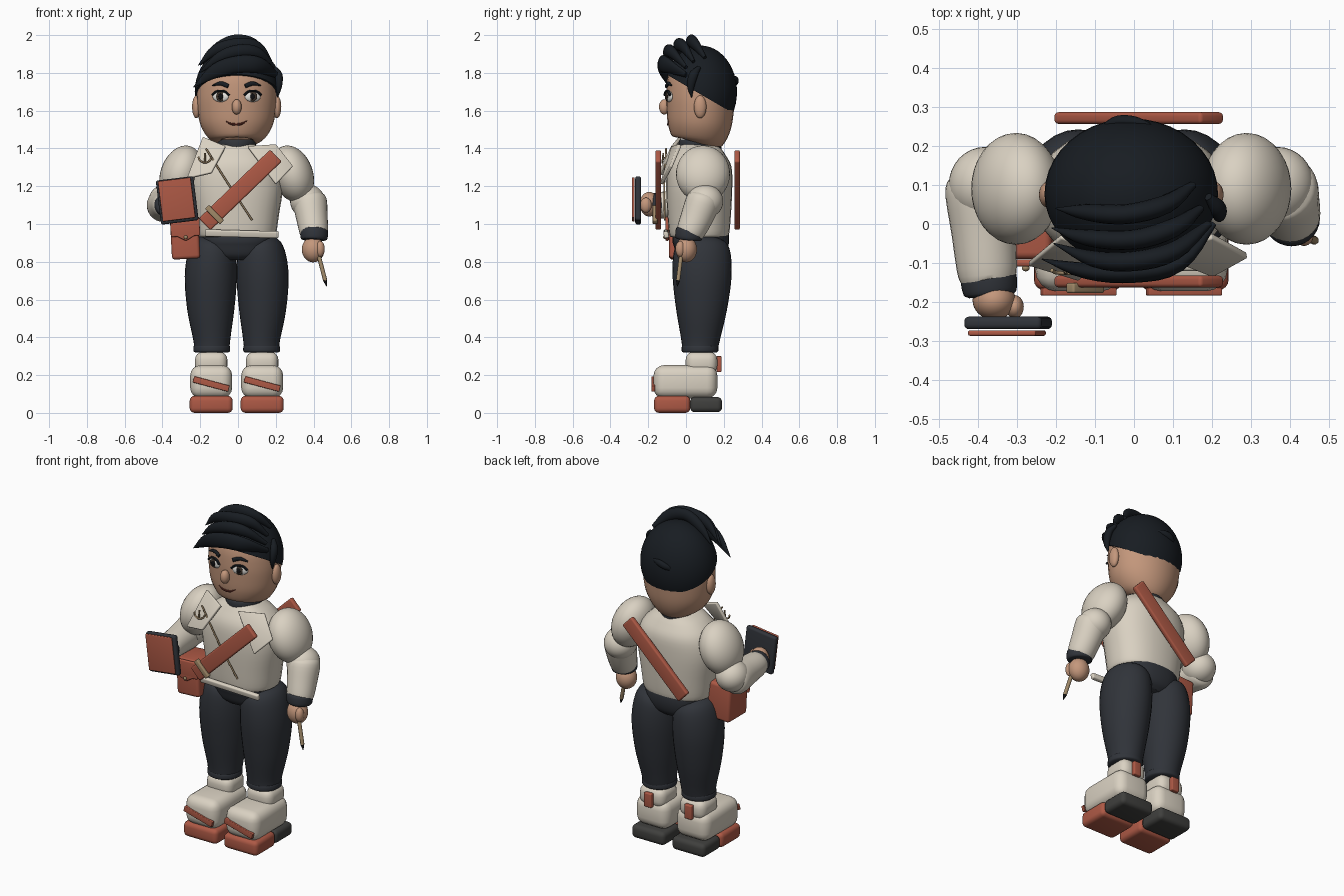
import bpy, bmesh, math
from mathutils import Vector, Matrix

COL = dict(skin=(.55, .31, .2), cream=(.70, .64, .54), rust=(.42, .1, .06), navy=(.03, .034, .042),
           hair=(.009, .012, .016), brass=(.35, .25, .14), sole=(.05, .05, .047), white=(.8, .78, .74),
           ink=(.005, .005, .006), lip=(.13, .03, .02), iris=(.05, .035, .025))
MAT = {}
for k, c in COL.items():
    MAT[k] = bpy.data.materials.new(k)
    MAT[k].diffuse_color = (*c, 1)
CX = -.007


def finish(bm, name, mat, loc=(0, 0, 0), rot=(0, 0, 0)):
    bmesh.ops.recalc_face_normals(bm, faces=bm.faces)
    me = bpy.data.meshes.new(name)
    bm.to_mesh(me)
    bm.free()
    me.materials.append(MAT[mat])
    ob = bpy.data.objects.new(name, me)
    bpy.context.collection.objects.link(ob)
    ob.location = loc
    ob.rotation_euler = [math.radians(a) for a in rot]
    return ob


def box(name, loc, size, mat, bev=.008, rot=(0, 0, 0)):
    bm = bmesh.new()
    bmesh.ops.create_cube(bm, size=1, matrix=Matrix.Diagonal((*size, 1)))
    bmesh.ops.bevel(bm, geom=bm.edges[:], offset=bev, segments=4, profile=.5, affect='EDGES')
    return finish(bm, name, mat, loc, rot)


def ball(name, loc, rad, mat, rot=(0, 0, 0)):
    bm = bmesh.new()
    bmesh.ops.create_uvsphere(bm, u_segments=32, v_segments=20, radius=1, matrix=Matrix.Diagonal((*rad, 1)))
    return finish(bm, name, mat, loc, rot)


def tube(name, pts, mat, ref=(0, 1, 0), sub=4, seg=28, power=2.0):
    """Loft rings (x, y, z, radius_a, radius_b); radius_b lies along ref."""
    P = [Vector(p) for p in pts]
    P = [2 * P[0] - P[1]] + P + [2 * P[-1] - P[-2]]
    st = []
    for i in range(1, len(P) - 2):
        a, b, c, d = P[i - 1:i + 3]
        for j in range(sub):
            t = j / sub
            st.append(.5 * (2 * b + (c - a) * t + (2 * a - 5 * b + 4 * c - d) * t * t
                            + (3 * b - a - 3 * c + d) * t ** 3))
    st.append(P[-2])
    C = [Vector(s[:3]) for s in st]
    bm = bmesh.new()
    rings = []
    for i, s in enumerate(st):
        t = (C[min(i + 1, len(C) - 1)] - C[max(i - 1, 0)]).normalized()
        r = Vector(ref)
        v = (r - t * r.dot(t)).normalized()
        u = v.cross(t)
        ring = []
        for k in range(seg):
            an = 2 * math.pi * k / seg
            ca, sa = math.cos(an), math.sin(an)
            ca = math.copysign(abs(ca) ** (2 / power), ca)
            sa = math.copysign(abs(sa) ** (2 / power), sa)
            ring.append(bm.verts.new(C[i] + u * ca * max(s[3], .001) + v * sa * max(s[4], .001)))
        rings.append(ring)
    for a, b in zip(rings, rings[1:]):
        for k in range(seg):
            bm.faces.new((a[k], a[(k + 1) % seg], b[(k + 1) % seg], b[k]))
    bm.faces.new(rings[0])
    bm.faces.new(rings[-1])
    return finish(bm, name, mat)


def column(name, rows, mat, x=CX, power=2.0):
    return tube(name, [(x, y, z, a, b) for z, y, a, b in rows], mat, sub=4, power=power)


def rod(name, pts, r, mat, ref=(0, 1, 0)):
    return tube(name, [(*p, r, r) for p in pts], mat, ref, seg=10)


def plate(name, pts, mat, thick=.018):
    bm = bmesh.new()
    bm.faces.new([bm.verts.new(p) for p in pts])
    ob = finish(bm, name, mat)
    m = ob.modifiers.new('thickness', 'SOLIDIFY')
    m.thickness, m.offset = thick, 0
    m = ob.modifiers.new('soft_edge', 'BEVEL')
    m.width, m.segments = .005, 2


# head, ears, face
column('head', [(1.425, .06, .06, .07), (1.43, .063, .105, .115), (1.455, .067, .15, .145), (1.52, .072, .19, .168),
                (1.6, .075, .207, .178), (1.69, .077, .211, .182), (1.79, .077, .195, .17), (1.88, .077, .13, .115),
                (1.92, .077, .01, .01)], 'skin')
ball('nose', (CX, -.115, 1.62), (.026, .028, .04), 'skin')
for s in (-1, 1):
    x = CX + s * .085
    ball('ear', (CX + s * .213, .075, 1.62), (.023, .033, .06), 'skin')
    ball('eye_white', (x, -.09, 1.675), (.045, .014, .029), 'white', (0, 0, s * 20))
    ball('iris', (x, -.101, 1.675), (.024, .008, .026), 'iris')
    ball('pupil', (x, -.107, 1.675), (.013, .005, .015), 'ink')
    tube('eyelid', [(x + d, -.099 + s * d * .3, 1.69 + h, .006, .008) for d, h in
                    ((-.045, -.008), (-.02, .012), (.02, .012), (.045, -.008))], 'hair', seg=8)
    tube('eyebrow', [(x + s * d, -.093 + d * .3, z, r, .008) for d, z, r in
                     ((-.04, 1.73, .011), (0, 1.744, .011), (.043, 1.733, .003))], 'hair', seg=10)
tube('mouth', [(CX + d, -.1 + abs(d) * .25, 1.525 + h, r, .006) for d, h, r in
               ((-.055, .018, .003), (-.025, .004, .006), (.02, .004, .006), (.055, .022, .003))], 'lip', seg=8)

# hair cap cut along a slanted hairline
bm = bmesh.new()
bmesh.ops.create_uvsphere(bm, u_segments=40, v_segments=24, radius=1,
                          matrix=Matrix.Translation((CX, .077, 1.7)) @ Matrix.Diagonal((.222, .193, .245, 1)))
cut = bmesh.ops.bisect_plane(bm, geom=bm.verts[:] + bm.edges[:] + bm.faces[:], plane_co=(0, -.1, 1.79),
                             plane_no=(0, .21, .36), clear_inner=True)
bmesh.ops.holes_fill(bm, edges=[e for e in bm.edges if e.is_boundary])
finish(bm, 'hair_cap', 'hair')

# swept hair locks
LOCKS = [[(.2, .0, 1.79), (.11, -.1, 1.84), (0, -.125, 1.845), (-.12, -.12, 1.81), (-.235, -.09, 1.725)],
         [(.19, .0, 1.83), (.1, -.07, 1.905), (0, -.095, 1.915), (-.1, -.09, 1.88), (-.205, -.05, 1.80)],
         [(.17, .04, 1.86), (.1, -.01, 1.935), (0, -.04, 1.95), (-.12, -.035, 1.92), (-.21, -.01, 1.84)],
         [(.15, .1, 1.88), (.08, .05, 1.95), (-.02, .025, 1.968), (-.12, .03, 1.92), (-.2, .04, 1.84)]]
for i, L in enumerate(LOCKS):
    k = 1.35 if i == 0 else 1
    tube('hair_lock', [(*p, r * k, r * .75) for p, r in zip(L, (.012, .032, .034, .028, .002))], 'hair', seg=16)
tube('side_lock', [(.19, .07, 1.83, .01, .01), (.215, .04, 1.79, .02, .024), (.217, .025, 1.73, .016, .02),
                   (.21, .03, 1.67, .002, .002)], 'hair', seg=14)
tube('back_lock', [(-.1, .225, 1.72, .003, .003), (-.05, .26, 1.75, .018, .014), (.0, .262, 1.765, .018, .014),
                   (.05, .25, 1.77, .003, .003)], 'hair', (0, 1, 0), seg=14)

# jacket body and neck band
column('jacket_body', [(.93, .07, .19, .145), (.945, .07, .208, .158), (1.05, .07, .224, .168), (1.2, .07, .245, .175),
                       (1.31, .072, .225, .168), (1.38, .075, .165, .13), (1.42, .078, .095, .1)], 'cream', power=2.3)
column('neck_band', [(1.38, .075, .09, .1), (1.39, .075, .1, .112), (1.435, .073, .1, .112), (1.445, .073, .09, .1)],
       'navy')
plate('lapel', [(-.185, -.03, 1.46), (-.065, -.07, 1.41), (-.14, -.14, 1.27), (-.27, -.1, 1.24)], 'cream')
plate('lapel', [(.05, -.07, 1.41), (.2, -.03, 1.42), (.29, -.08, 1.305), (.2, -.13, 1.21)], 'cream')
box('jacket_hem', (.02, -.105, .948), (.39, .026, .036), 'cream', .008, (12, 1.5, 0))
rod('jacket_zip', [(-.17, -.105, 1.4), (-.05, -.115, 1.21), (.075, -.112, 1.02)], .005, 'brass')
# small metal pin on the lapel
rod('pin_stem', [(-.175, -.12, 1.375), (-.175, -.125, 1.33)], .005, 'brass')
rod('pin_hook', [(-.21, -.118, 1.355), (-.2, -.124, 1.335), (-.175, -.126, 1.325), (-.15, -.124, 1.335),
                 (-.14, -.118, 1.355)], .005, 'brass')

# arms: relaxed arm at +x, raised arm at -x
for s in (-1, 1):
    ball('upper_arm', (CX + s * .295, .09, 1.265), (.108, .143, .155), 'cream', (0, -s * 20, 0))
    ball('elbow', (CX + s * .375, .1, 1.12), (.092, .097, .09), 'cream')
tube('forearm', [(.375, .1, 1.15, .07, .07), (.38, .09, 1.12, .09, .09), (.392, .055, 1.03, .083, .085),
                 (.402, .022, .955, .075, .074), (.403, .018, .945, .065, .065)], 'cream')
tube('cuff', [(.402, .02, .97, .066, .066), (.402, .018, .96, .073, .073), (.404, .014, .925, .071, .071),
              (.404, .013, .915, .06, .06)], 'navy')
ball('hand', (.398, .002, .865), (.06, .056, .068), 'skin')
ball('thumb', (.435, -.03, .868), (.024, .026, .042), 'skin')
rod('pencil', [(.415, -.02, .88), (.462, -.042, .7)], .011, 'brass')
tube('pencil_tip', [(.461, -.042, .702, .011, .011), (.47, -.046, .67, .002, .002)], 'ink', seg=10)
tube('raised_forearm', [(-.4, .13, 1.1, .05, .05), (-.398, .1, 1.1, .085, .088), (-.385, -.02, 1.1, .082, .08),
                        (-.375, -.13, 1.1, .075, .07), (-.374, -.14, 1.1, .06, .06)], 'cream', (0, 0, 1))
tube('raised_cuff', [(-.374, -.13, 1.1, .065, .06), (-.372, -.14, 1.1, .072, .066), (-.368, -.175, 1.1, .068, .062),
                     (-.367, -.185, 1.1, .055, .05)], 'navy', (0, 0, 1))
ball('raised_hand', (-.358, -.195, 1.105), (.055, .05, .065), 'skin')
ball('raised_thumb', (-.305, -.212, 1.1), (.023, .03, .04), 'skin')
# notebook
box('notebook', (-.322, -.253, 1.125), (.2, .032, .235), 'navy', .012, (0, -7, 0))
box('notebook_cover', (-.325, -.279, 1.13), (.175, .014, .215), 'rust', .005, (0, -7, 0))

# shoulder strap front and back, buckle, bag
for y, nm in ((-.147, 'strap_front'), (.271, 'strap_back')):
    box(nm, (.012, y, 1.18), (.525, .03, .088), 'rust', .01, (0, -44, 0))
box('buckle', (-.125, -.164, 1.05), (.03, .026, .115), 'brass', .006, (0, -44, 0))
box('bag', (-.28, -.0, .925), (.15, .18, .22), 'rust', .018, (0, -3, 0))
box('bag_flap', (-.28, -.1, .985), (.155, .018, .1), 'rust', .007, (0, -3, 0))
plate('bag_flap_point', [(-.355, -.1, .95), (-.205, -.1, .955), (-.275, -.1, .91)], 'rust', .018)
ball('bag_stud', (-.277, -.113, .93), (.01, .008, .01), 'brass')

# trousers and boots
column('waist', [(.81, .08, .1, .1), (.84, .08, .165, .13), (.9, .08, .185, .148), (.945, .075, .185, .148),
                 (.955, .075, .16, .13)], 'navy', power=2.4)
for s in (-1, 1):
    x = CX + s * .135
    tube('trouser_leg', [(CX + s * a, y, z, rx, ry) for a, y, z, rx, ry in (
        (.115, .085, .92, .04, .06), (.12, .085, .905, .09, .12), (.13, .085, .85, .125, .15),
        (.137, .085, .72, .138, .156), (.137, .082, .55, .125, .135), (.132, .077, .4, .1, .105),
        (.132, .074, .345, .093, .095))], 'navy')
    tube('trouser_hem', [(CX + s * .132, .074, z, r, r) for z, r in
                         ((.358, .088), (.352, .096), (.328, .097), (.32, .088))], 'navy')
    box('boot_ankle', (x, .082, .265), (.172, .168, .12), 'cream', .045)
    box('boot_upper', (x, -.003, .165), (.222, .338, .175), 'cream', .055)
    box('toe_sole', (x, -.073, .045), (.228, .192, .09), 'rust', .026)
    box('heel_sole', (x, .106, .044), (.222, .17, .08), 'sole', .026)
    box('toe_band', (x, -.173, .153), (.195, .02, .034), 'rust', .004, (0, 15, 0))
    box('heel_tab', (x, .175, .258), (.05, .026, .085), 'rust', .006)

bpy.ops.object.select_all(action='SELECT')
bpy.context.view_layer.objects.active = bpy.context.selected_objects[0]
bpy.ops.object.shade_smooth_by_angle(angle=math.radians(40))
